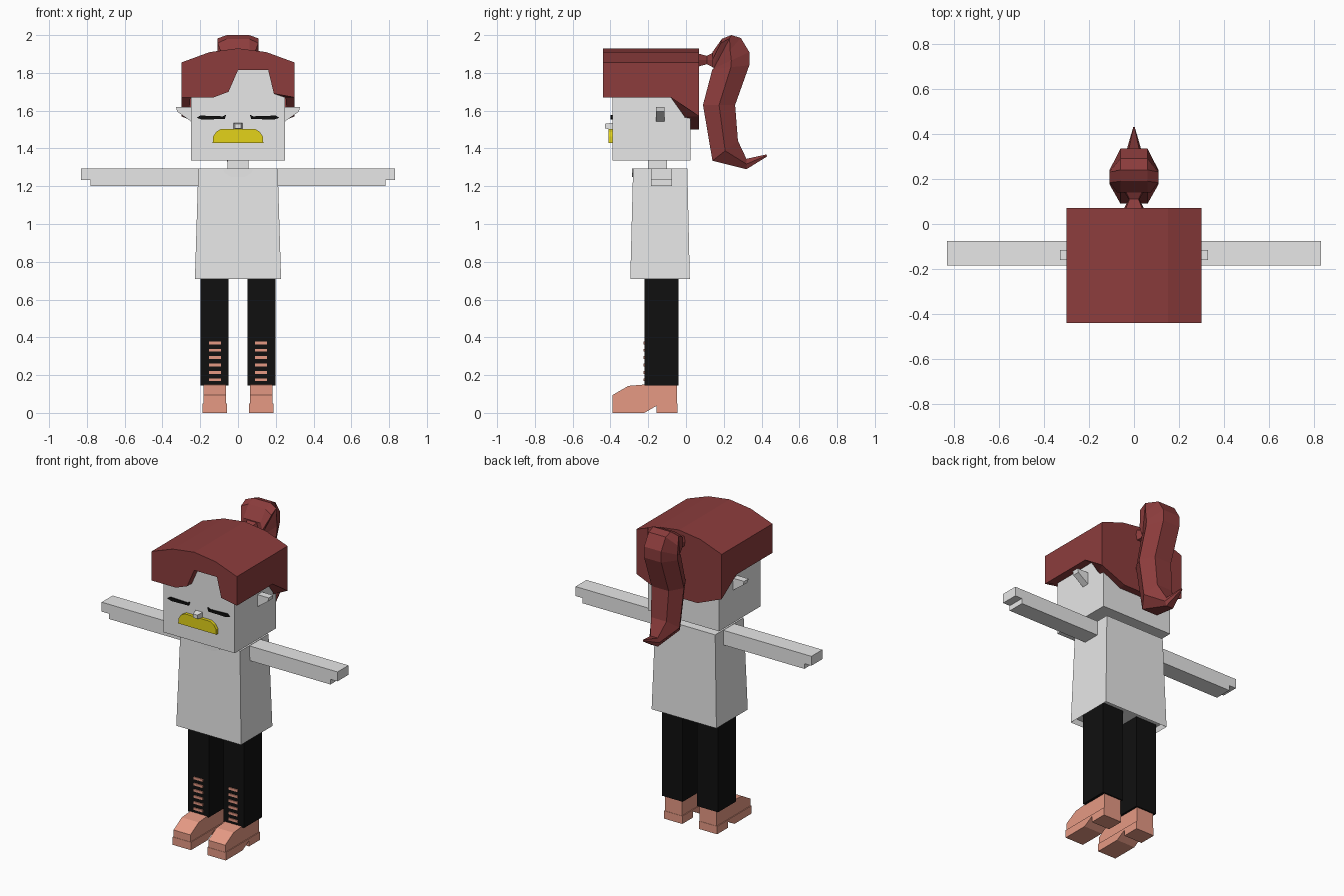
import bpy
import bmesh

old = bpy.data.objects.get("Cube")
if old:
    bpy.data.objects.remove(old, do_unlink=True)


def material(name, rgb):
    m = bpy.data.materials.new(name)
    m.use_nodes = True
    m.diffuse_color = (*rgb, 1)
    m.node_tree.nodes["Principled BSDF"].inputs["Base Color"].default_value = (*rgb, 1)
    return m


GREY = material("pale grey", (0.8, 0.8, 0.8))
RED = material("auburn hair", (0.264, 0.046, 0.046))
BLACK = material("black", (0.005, 0.005, 0.005))
SALMON = material("salmon", (0.79, 0.32, 0.23))
YELLOW = material("yellow", (0.77, 0.65, 0.01))


def finish(name, bm, mat):
    bmesh.ops.remove_doubles(bm, verts=bm.verts, dist=0.0005)
    bmesh.ops.recalc_face_normals(bm, faces=bm.faces)
    mesh = bpy.data.meshes.new(name)
    bm.to_mesh(mesh)
    bm.free()
    mesh.materials.append(mat)
    ob = bpy.data.objects.new(name, mesh)
    bpy.context.collection.objects.link(ob)
    return ob


def add_face(bm, pts):
    return bm.faces.new([bm.verts.new(p) for p in pts])


def loft(name, rings, mat):
    """Skin a list of rings with equal point counts and cap both ends."""
    bm = bmesh.new()
    loops = [[bm.verts.new(p) for p in r] for r in rings]
    n = len(rings[0])
    for a, b in zip(loops, loops[1:]):
        for i in range(n):
            j = (i + 1) % n
            bm.faces.new((a[i], a[j], b[j], b[i]))
    bm.faces.new(loops[0])
    bm.faces.new(loops[-1])
    return finish(name, bm, mat)


def prism_y(name, pts, y0, y1, mat):
    """Extrude an (x, z) outline along y."""
    return loft(name, [[(x, y, z) for x, z in pts] for y in (y0, y1)], mat)


def prism_x(name, pts, x0, x1, mat):
    """Extrude a (y, z) outline along x."""
    return loft(name, [[(x, y, z) for y, z in pts] for x in (x0, x1)], mat)


def rect(x, y0, y1, z, x0=None):
    x0 = -x if x0 is None else x0
    return [(x0, y0, z), (x, y0, z), (x, y1, z), (x0, y1, z)]


# Head, neck and flared shirt
loft("head", [rect(0.25, -0.39, 0.025, z) for z in (1.335, 1.86)], GREY)
loft("neck", [rect(0.055, -0.2, -0.1, z) for z in (1.28, 1.34)], GREY)
shirt = loft("shirt", [rect(0.228, -0.295, 0.02, 0.71),
                       rect(0.21, -0.28, 0.007, 1.295)], GREY)
bm = bmesh.new()
bm.from_mesh(shirt.data)
hem = min(bm.faces, key=lambda f: f.calc_center_median().z)
bmesh.ops.inset_region(bm, faces=[hem], thickness=0.015, depth=-0.03)
bm.to_mesh(shirt.data)
bm.free()
prism_y("neckline", [(-0.08, 1.295), (-0.07, 1.27), (-0.035, 1.25),
                     (0.035, 1.25), (0.07, 1.27), (0.08, 1.295)],
        -0.285, -0.276, GREY)

# Face details
nose = [[(sx * w, y, 1.518 + sz * w * 0.75) for sx, sz in
         ((-1, -1), (1, -1), (1, 1), (-1, 1))]
        for w, y in ((0.025, -0.385), (0.016, -0.43))]
loft("nose", nose, GREY)
prism_y("mouth", [(-0.134, 1.43), (-0.132, 1.462), (-0.115, 1.488), (-0.09, 1.503),
                  (0.09, 1.503), (0.115, 1.488), (0.132, 1.462), (0.134, 1.43)],
        -0.41, -0.385, YELLOW)

# Hair cap: fringe, sides, back and arched top, then thickened inward
arch = [(-0.3, 1.855), (-0.15, 1.91), (0, 1.93), (0.15, 1.91), (0.3, 1.855)]
fringe = [(0.3, 1.67), (0.19, 1.69), (0.16, 1.815), (0, 1.815),
          (-0.05, 1.7), (-0.13, 1.67), (-0.3, 1.67)]
nape = [(0.3, 1.57), (0.13, 1.5), (-0.13, 1.5), (-0.3, 1.57)]
side = [(-0.44, 1.67), (-0.44, 1.855), (0.07, 1.855), (0.07, 1.57), (-0.08, 1.67)]
bm = bmesh.new()
add_face(bm, [(x, -0.44, z) for x, z in arch + fringe])
add_face(bm, [(x, 0.07, z) for x, z in arch + nape])
for x in (-0.3, 0.3):
    add_face(bm, [(x, y, z) for y, z in side])
for (xa, za), (xb, zb) in zip(arch, arch[1:]):
    add_face(bm, [(xa, -0.44, za), (xb, -0.44, zb), (xb, 0.07, zb), (xa, 0.07, za)])
hair = finish("hair_cap", bm, RED)
shell = hair.modifiers.new("thickness", "SOLIDIFY")
shell.thickness = 0.048
shell.offset = -1
shell.use_even_offset = True


def hex_ring(inner, outer, flat, ridge, t):
    """Six-sided section between two (y, z) points, widest at fraction t."""
    (yi, zi), (yo, zo) = inner, outer
    ym, zm = yi + (yo - yi) * t, zi + (zo - zi) * t
    return [(-flat, yi, zi), (flat, yi, zi), (ridge, ym, zm),
            (flat, yo, zo), (-flat, yo, zo), (-ridge, ym, zm)]


# Ponytail and its tie
loft("ponytail_tie", [hex_ring((y, 1.868 - h), (y, 1.868 + h), w, w * 1.2, 0.5)
                      for y, h, w in ((0.06, 0.036, 0.04), (0.11, 0.022, 0.02),
                                      (0.15, 0.042, 0.04))], RED)
tail = [
    ((0.14, 1.83), (0.14, 1.91), 0.06, 0.075, 0.5),
    ((0.145, 1.828), (0.19, 1.98), 0.06, 0.108, 0.85),
    ((0.148, 1.826), (0.24, 2.0), 0.06, 0.108, 0.9),
    ((0.148, 1.824), (0.29, 1.985), 0.06, 0.108, 0.6),
    ((0.145, 1.822), (0.335, 1.91), 0.06, 0.108, 0.5),
    ((0.14, 1.82), (0.335, 1.84), 0.06, 0.108, 0.5),
    ((0.09, 1.63), (0.26, 1.63), 0.06, 0.108, 0.5),
    ((0.14, 1.335), (0.275, 1.44), 0.055, 0.1, 0.5),
    ((0.32, 1.29), (0.32, 1.345), 0.025, 0.035, 0.5),
    ((0.43, 1.358), (0.425, 1.368), 0.003, 0.004, 0.5),
]
loft("ponytail", [hex_ring(*r) for r in tail], RED)

# Paired parts
for s, tag in ((1, "left"), (-1, "right")):
    def flip(pts):
        return [(s * x, z) for x, z in pts]

    prism_y(tag + "_ear", flip([(0.245, 1.62), (0.328, 1.62), (0.322, 1.595),
                                (0.245, 1.54)]), -0.16, -0.115, GREY)
    prism_y(tag + "_closed_eye", flip([(0.063, 1.578), (0.07, 1.556), (0.19, 1.553),
                                       (0.218, 1.562), (0.2, 1.574), (0.08, 1.57)]),
            -0.399, -0.39, BLACK)
    # Arm with a notch under the fingertips
    prism_y(tag + "_arm", flip([(0.2, 1.293), (0.83, 1.293), (0.83, 1.233),
                                (0.78, 1.233), (0.78, 1.2), (0.2, 1.2)]),
            -0.185, -0.075, GREY)
    # Trouser leg with torn stripes
    loft(tag + "_leg", [rect(s * 0.198, -0.22, -0.04, z, s * 0.051)
                        for z in (0.145, 0.76)], BLACK)
    for i in range(6):
        z = 0.168 + i * 0.039
        loft(f"{tag}_tear_{i + 1}", [rect(s * 0.154, -0.226, -0.219, h, s * 0.09)
                                     for h in (z, z + 0.015)], SALMON)
    # Shoe upper and heeled sole
    prism_x(tag + "_shoe", [(-0.388, 0.045), (-0.388, 0.095), (-0.305, 0.143),
                            (-0.22, 0.15), (-0.048, 0.15), (-0.048, 0.045)],
            s * 0.063, s * 0.182, SALMON)
    prism_x(tag + "_sole", [(-0.39, 0), (-0.39, 0.05), (-0.046, 0.05), (-0.046, 0),
                            (-0.155, 0), (-0.155, 0.038), (-0.22, 0)],
            s * 0.058, s * 0.187, SALMON)
